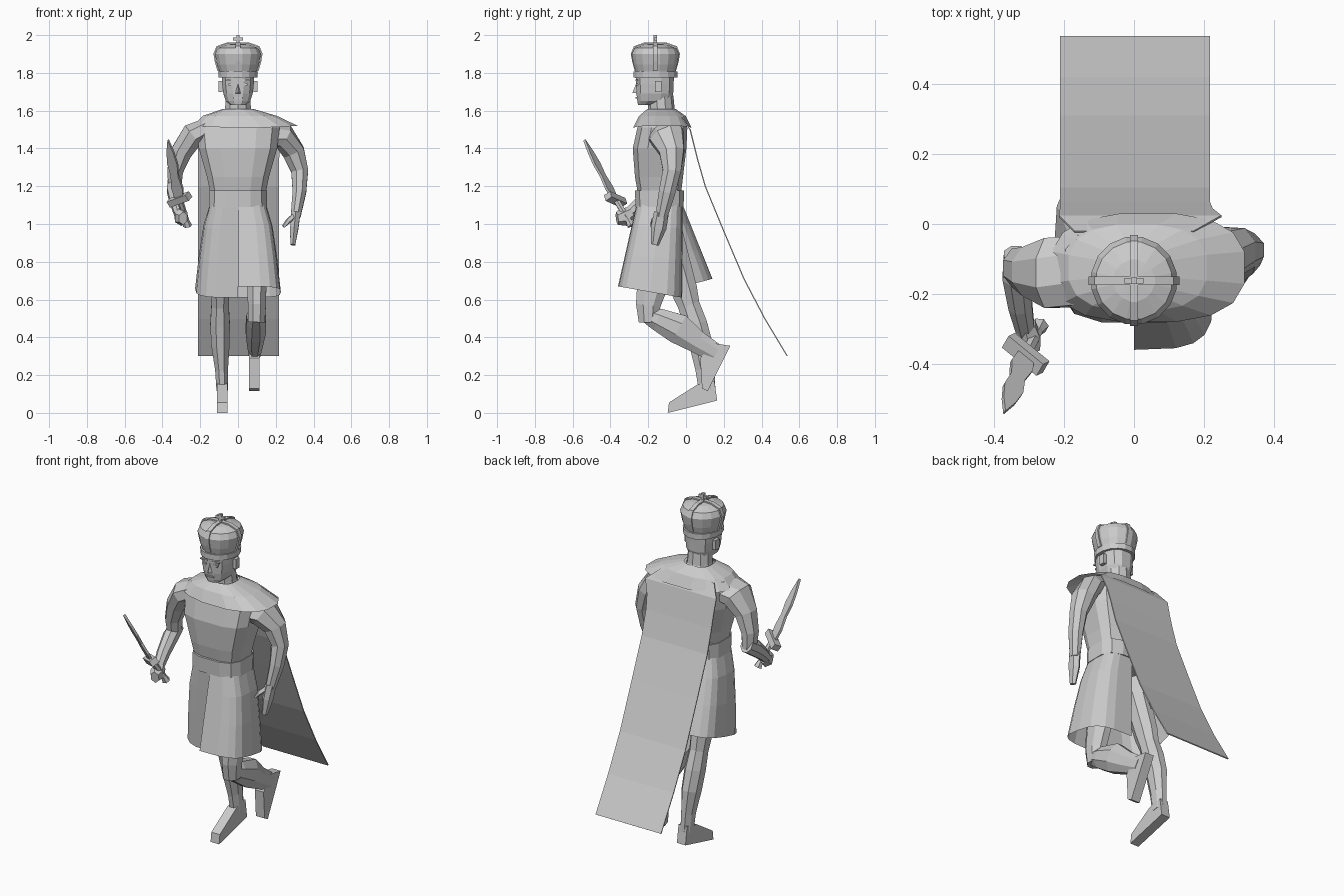
import bpy, bmesh
from math import sin, cos, pi, radians
from mathutils import Vector


def loft(name, rings, closed=True, caps=True):
    """Bridge equal-length rings of points into a mesh."""
    bm = bmesh.new()
    vs = [[bm.verts.new(p) for p in r] for r in rings]
    n = len(vs[0])
    for a, b in zip(vs, vs[1:]):
        for i in range(n if closed else n - 1):
            j = (i + 1) % n
            bm.faces.new((a[i], a[j], b[j], b[i]))
    if closed and caps:
        bm.faces.new(vs[0])
        bm.faces.new(vs[-1])
    bmesh.ops.remove_doubles(bm, verts=bm.verts, dist=0.0004)
    bmesh.ops.recalc_face_normals(bm, faces=bm.faces)
    me = bpy.data.meshes.new(name)
    bm.to_mesh(me)
    bm.free()
    ob = bpy.data.objects.new(name, me)
    bpy.context.collection.objects.link(ob)
    return ob


def power(v, p):
    return (1 if v >= 0 else -1) * abs(v) ** p


def stack(name, secs, n=12, p=1.0, caps=True):
    """Horizontal oval sections: (z, cx, cy, rx, ry)."""
    rings = []
    for z, cx, cy, rx, ry in secs:
        angs = [2 * pi * (i + .5) / n for i in range(n)]
        rings.append([(cx + rx * power(cos(a), p), cy + ry * power(sin(a), p), z) for a in angs])
    return loft(name, rings, caps=caps)


def limb(name, secs, n=8, ref=(1, 0, 0)):
    """Tube along a path: (x, y, z, half width along ref, half depth)."""
    pts = [Vector(s[:3]) for s in secs]
    k = 1 / cos(pi / n)
    rings = []
    for i, s in enumerate(secs):
        t = (pts[min(i + 1, len(pts) - 1)] - pts[max(i - 1, 0)]).normalized()
        a = Vector(ref)
        a = (a - t * a.dot(t)).normalized()
        b = t.cross(a)
        rings.append([pts[i] + a * s[3] * k * cos(2 * pi * (j + .5) / n)
                      + b * s[4] * k * sin(2 * pi * (j + .5) / n) for j in range(n)])
    return loft(name, rings)


def prism(name, prof, x0, x1):
    """Side profile (y, z) extruded across x."""
    return loft(name, [[(x, y, z) for y, z in prof] for x in (x0, x1)])


def box(name, c, d):
    x, y, z = c
    a, b, h = d[0] / 2, d[1] / 2, d[2] / 2
    return prism(name, [(y - b, z - h), (y + b, z - h), (y + b, z + h), (y - b, z + h)], x - a, x + a)


# Torso, belt and neck
stack("tunic_torso", [(1.15, 0, -.14, .147, .115), (1.25, 0, -.143, .168, .13), (1.4, 0, -.14, .212, .145),
                      (1.51, 0, -.125, .225, .135), (1.56, 0, -.12, .2, .11),
                      (1.6, 0, -.125, .09, .07)], 12, .62)
stack("belt", [(1.09, 0, -.14, .158, .13), (1.178, 0, -.14, .156, .133)], 12, .65)
stack("neck", [(1.56, 0, -.12, .09, .085), (1.61, 0, -.13, .072, .07), (1.68, 0, -.135, .068, .068)], 10)

# Split skirt, one half swept forward and one back
for s, cy, ry, zf, zb in ((1, -.19, .17, .67, .61), (-1, -.045, .185, .61, .71)):
    rings = []
    for t in (0, .25, .6, 1):
        ring = []
        for i in range(11):
            a = -pi / 2 + pi * i / 10
            c, d = power(cos(a) if 0 < i < 10 else 0, .55), power(sin(a), .55)
            x = s * c * (.15 + .077 * t ** .6)
            y = (-.14 + .123 * d) * (1 - t) + (cy + ry * d) * t
            zbot = zf + (zb - zf) * (d + 1) / 2
            ring.append((x, y, 1.1 * (1 - t) + zbot * t))
        rings.append(ring)
    loft("skirt_half", rings, closed=False)

# Standing leg
limb("standing_leg", [(-.085, -.11, 1.0, .06, .08), (-.095, -.01, .65, .05, .07),
                      (-.095, .015, .57, .046, .058), (-.095, .05, .47, .052, .062),
                      (-.093, .08, .36, .048, .062), (-.087, .1, .23, .034, .05),
                      (-.084, .112, .12, .03, .044)])
prism("standing_foot", [(.165, .065), (.15, .17), (.06, .15), (-.09, .055), (-.097, 0)], -.112, -.056)
# Lifted leg, shin folded backward
limb("lifted_thigh", [(.09, -.13, 1.0, .06, .08), (.1, -.18, .66, .05, .08),
                      (.1, -.2, .57, .048, .065), (.098, -.2, .48, .044, .05)])
limb("lifted_shin", [(.096, -.22, .525, .04, .04), (.096, -.15, .495, .052, .06),
                     (.094, -.04, .445, .053, .08), (.09, .06, .375, .042, .06),
                     (.088, .16, .315, .03, .05)])
prism("lifted_foot", [(.235, .355), (.115, .115), (.085, .13), (.075, .29), (.14, .37)], .058, .115)

# Hanging arm with hand and thumb
limb("hanging_arm", [(.15, -.12, 1.49, .06, .09), (.24, -.1, 1.465, .06, .09), (.295, -.075, 1.38, .058, .065),
                     (.327, -.075, 1.28, .045, .048), (.325, -.1, 1.17, .036, .044),
                     (.305, -.13, 1.04, .026, .032)])
limb("hanging_hand", [(.306, -.13, 1.06, .024, .034), (.298, -.145, .98, .022, .036),
                      (.29, -.165, .89, .013, .018)], 6)
limb("thumb", [(.295, -.15, 1.04, .014, .014), (.265, -.175, 1.015, .012, .012),
               (.24, -.18, .985, .007, .007)], 5)
# Bent arm holding the dagger
limb("bent_upper_arm", [(-.15, -.135, 1.5, .06, .1), (-.24, -.14, 1.47, .065, .1), (-.3, -.135, 1.38, .055, .07),
                        (-.333, -.125, 1.28, .042, .055), (-.335, -.115, 1.19, .034, .045)])
limb("bent_forearm", [(-.338, -.085, 1.22, .034, .042), (-.336, -.15, 1.18, .04, .045),
                      (-.325, -.235, 1.115, .034, .037), (-.31, -.31, 1.05, .026, .028)])
limb("grip_hand", [(-.31, -.29, 1.06, .028, .03), (-.3, -.33, 1.035, .034, .042),
                   (-.29, -.365, 1.03, .022, .03)], 6)

# Dagger
across = Vector((.11, -.09, .04))
limb("dagger_handle", [(-.268, -.29, .99, .022, .02), (-.275, -.305, 1.02, .014, .014),
                       (-.31, -.375, 1.135, .015, .015)], 6, across)
guard = Vector((-.31, -.373, 1.13))
limb("dagger_guard", [(*(guard + across * f), .018, .022) for f in (-.45, .45)], 4, (-.1, -.24, .46))
base, tip = Vector((-.31, -.375, 1.13)), Vector((-.37, -.538, 1.445))
limb("dagger_blade", [(*base.lerp(tip, f), w, .007) for f, w in
                      ((0, .024), (.2, .034), (.4, .022), (.6, .03), (.8, .02), (1, .001))], 4, across)

# Shoulder mantle and trailing cape
inner, mid, outer = [], [], []
for i in range(16):
    a = 2 * pi * (i + .5) / 16
    c, d = power(cos(a), .75), power(sin(a), .75)
    inner.append((.08 * c, -.13 + .075 * d, 1.61))
    mid.append((.01 + .2 * c, -.125 + .125 * d, 1.572))
    outer.append((.04 + .28 * c, -.125 + .157 * d, 1.505 + .015 * abs(c)))
loft("mantle", [inner, mid, outer], caps=False)
rows = [(-.17, .17, -.02, 1.565), (-.215, .25, .025, 1.5), (-.212, .225, .045, 1.42), (-.212, .217, .065, 1.34),
        (-.212, .217, .105, 1.2), (-.212, .217, .2, .97), (-.212, .217, .31, .71),
        (-.212, .217, .42, .5), (-.212, .217, .538, .303)]
cape = loft("cape", [[(a + (b - a) * i / 4, y, z) for i in range(5)] for a, b, y, z in rows], closed=False)
cape.modifiers.new("thickness", "SOLIDIFY").thickness = .006

# Head and face
stack("head", [(1.63, 0, -.205, .04, .05), (1.65, 0, -.17, .066, .09), (1.69, 0, -.165, .08, .1),
               (1.74, 0, -.165, .086, .102), (1.81, 0, -.165, .09, .106)], 12, .8)
loft("nose", [[(0, -.262, 1.75)] * 3,
              [(-.014, -.262, 1.692), (.014, -.262, 1.692), (0, -.284, 1.694)]])
box("mouth", (0, -.26, 1.668), (.05, .014, .008))
for s in (-1, 1):
    box("ear", (s * .093, -.148, 1.728), (.02, .034, .058))
    box("eye", (s * .036, -.26, 1.738), (.026, .012, .012))
    box("brow", (s * .038, -.261, 1.76), (.046, .014, .008))

# Crown: band, puffed cap, arches and finial
cy = -.162
stack("crown_band", [(1.775, 0, cy, .105, .118), (1.808, 0, cy, .107, .118)], 16)
stack("crown_cap", [(1.8, 0, cy, .098, .105), (1.845, 0, cy, .113, .118), (1.9, 0, cy, .124, .127),
                    (1.932, 0, cy, .11, .112), (1.95, 0, cy, .06, .06), (1.955, 0, cy, .01, .01)], 16)
for k in range(4):
    a = radians(90 * k)
    limb("crown_arch", [(r * cos(a), cy + r * sin(a), z, .012, .004) for r, z in
                        ((.105, 1.81), (.119, 1.86), (.126, 1.9), (.111, 1.938), (.06, 1.956), (0, 1.957))],
         4, (-sin(a), cos(a), 0))
box("finial_post", (0, cy, 1.975), (.018, .018, .05))
box("finial_bar", (0, cy, 1.98), (.054, .016, .016))
